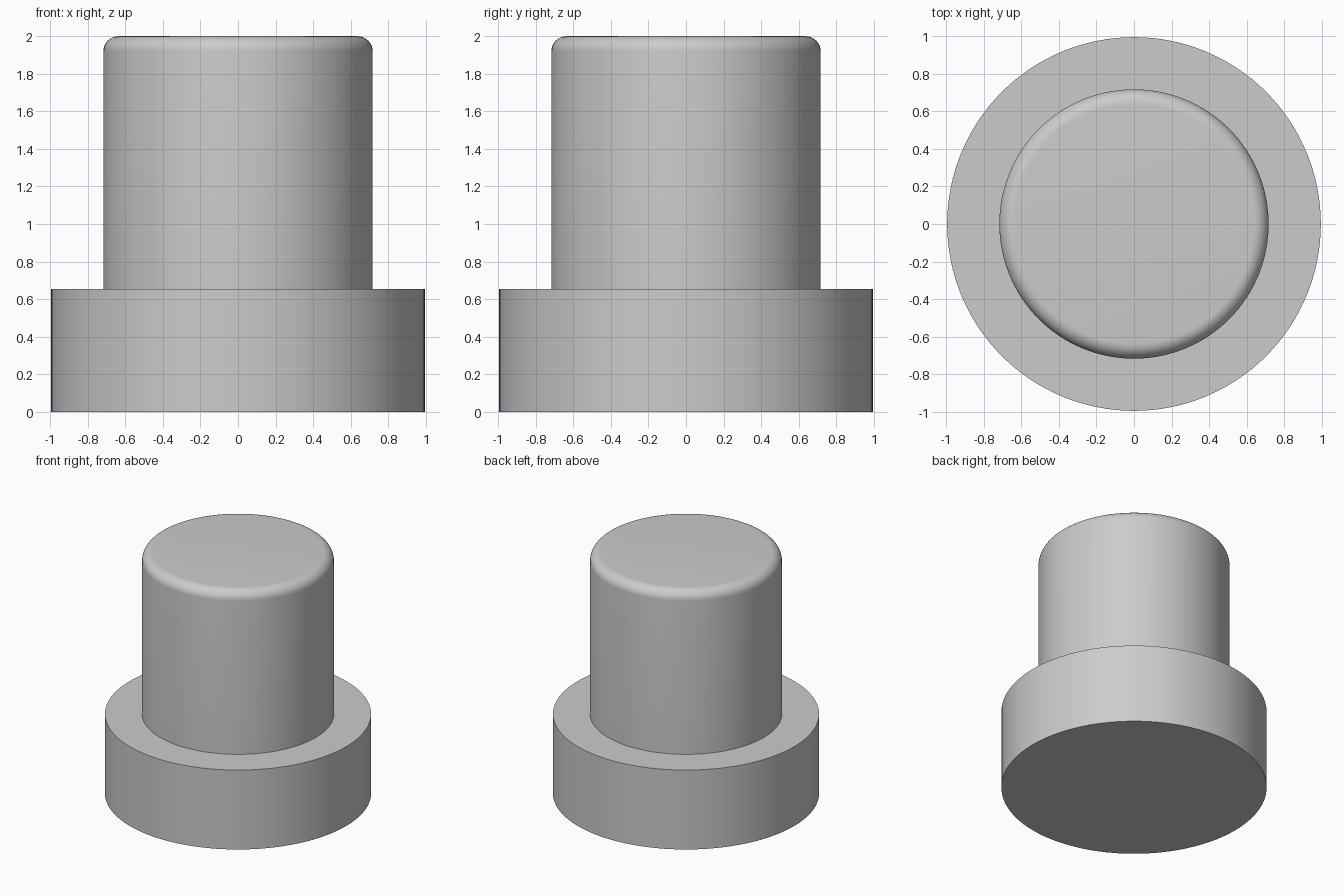
import bpy
import bmesh
import math

cube = bpy.data.objects.get("Cube")
if cube:
    bpy.data.objects.remove(cube, do_unlink=True)

# Single grey finish
GREY = (0.6, 0.6, 0.6, 1.0)
grey = bpy.data.materials.new("plain grey")
grey.use_nodes = True
grey.diffuse_color = GREY
grey.node_tree.nodes["Principled BSDF"].inputs["Base Color"].default_value = GREY

SEGMENTS = 128


def lathe(name, profile):
    """Spin an (r, z) profile, from axis to axis, around z."""
    bm = bmesh.new()
    rings = []
    for r, z in profile:
        rings.append([bm.verts.new((r * math.cos(a), r * math.sin(a), z))
                      for a in (math.tau * i / SEGMENTS for i in range(SEGMENTS))])
    for low, high in zip(rings, rings[1:]):
        for i in range(SEGMENTS):
            j = (i + 1) % SEGMENTS
            bm.faces.new((low[i], low[j], high[j], high[i]))
    bm.faces.new(rings[0][::-1])
    bm.faces.new(rings[-1])
    mesh = bpy.data.meshes.new(name)
    bm.to_mesh(mesh)
    bm.free()
    obj = bpy.data.objects.new(name, mesh)
    bpy.context.collection.objects.link(obj)
    mesh.materials.append(grey)
    bpy.ops.object.select_all(action="DESELECT")
    obj.select_set(True)
    bpy.context.view_layer.objects.active = obj
    bpy.ops.object.shade_smooth_by_angle(angle=math.radians(30))
    return obj


BASE_RADIUS, BASE_TOP = 0.995, 0.655
POST_RADIUS, POST_TOP, FILLET = 0.717, 2.0, 0.08

# Wide base, with its upper ledge running into the upright post as one solid
body = [(BASE_RADIUS, 0), (BASE_RADIUS, BASE_TOP), (POST_RADIUS, BASE_TOP)]

# Rounded rim at the top of the post
STEPS = 10
for k in range(STEPS + 1):
    a = math.pi / 2 * k / STEPS
    body.append((POST_RADIUS - FILLET + FILLET * math.cos(a),
                 POST_TOP - FILLET + FILLET * math.sin(a)))

lathe("stepped_button", body)
